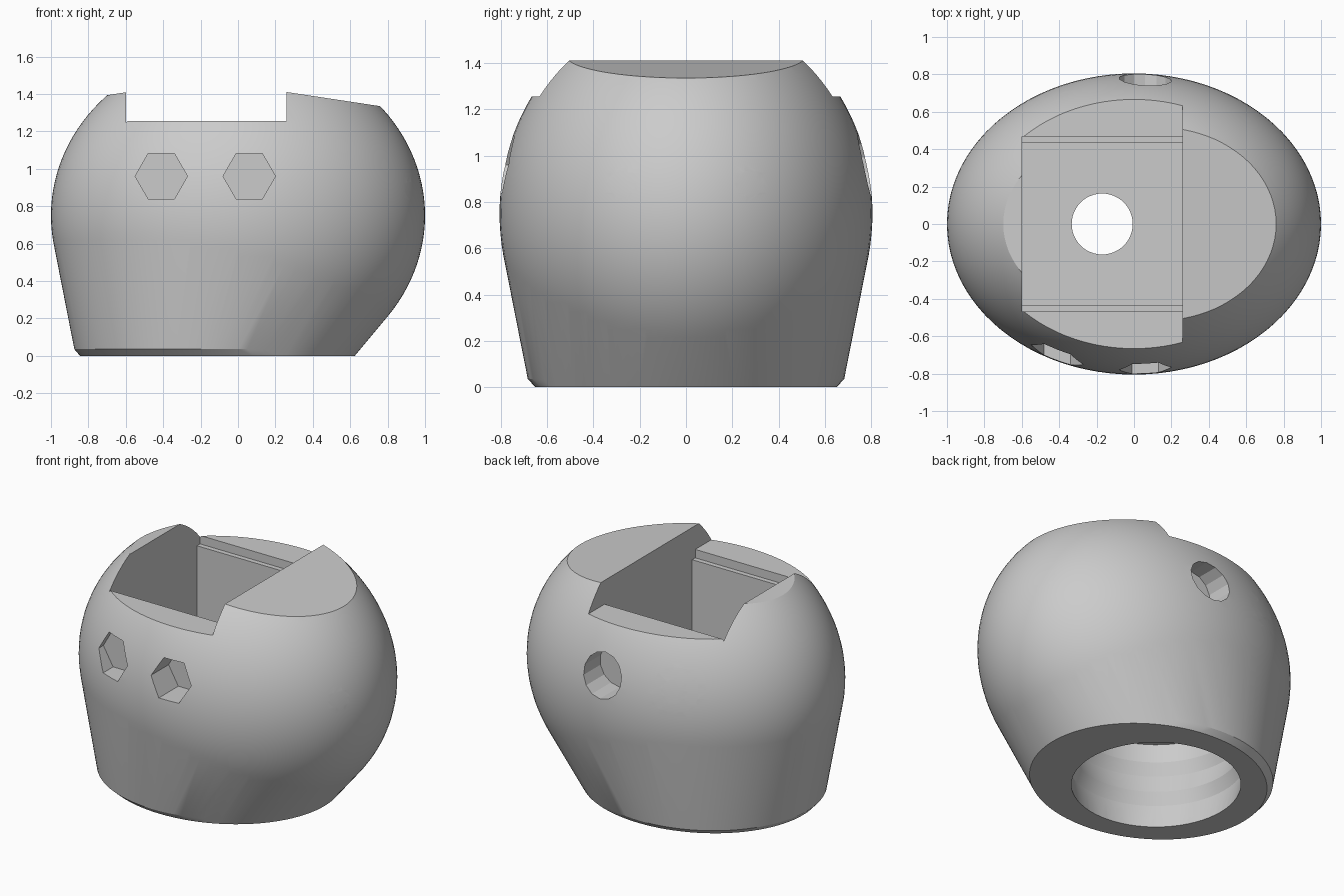
import bpy, bmesh, math, random
from mathutils import Matrix, Vector

if "Cube" in bpy.data.objects:
    bpy.data.objects.remove(bpy.data.objects["Cube"])

random.seed(4)
grey = bpy.data.materials.new("plain grey")
grey.diffuse_color = (0.6, 0.6, 0.6, 1)
grey.use_nodes = True
grey.node_tree.nodes["Principled BSDF"].inputs["Base Color"].default_value = grey.diffuse_color
MID = -0.17  # x centre of the socket


def to_object(name, bm):
    bmesh.ops.recalc_face_normals(bm, faces=bm.faces)
    me = bpy.data.meshes.new(name)
    bm.to_mesh(me)
    bm.free()
    me.materials.append(grey)
    ob = bpy.data.objects.new(name, me)
    bpy.context.collection.objects.link(ob)
    return ob


def box(name, lo, hi):
    bm = bmesh.new()
    bmesh.ops.create_cube(bm, size=1)
    for v in bm.verts:
        v.co = Vector([lo[i] + (v.co[i] + 0.5) * (hi[i] - lo[i]) for i in range(3)])
    return to_object(name, bm)


def rod(name, a, b, r, n, spin=0.0):
    a, b = Vector(a), Vector(b)
    bm = bmesh.new()
    bmesh.ops.create_cone(bm, cap_ends=True, segments=n, radius1=r, radius2=r, depth=(b - a).length)
    rot = (b - a).to_track_quat('Z', 'Y').to_matrix().to_4x4()
    bm.transform(Matrix.Translation((a + b) / 2) @ rot @ Matrix.Rotation(spin, 4, 'Z'))
    return to_object(name, bm)


def lathe(name, profile, n=64):
    bm = bmesh.new()
    rings = [[bm.verts.new((MID + r * math.cos(t), r * math.sin(t), z))
              for t in (2 * math.pi * i / n for i in range(n))] for z, r in profile]
    for p, q in zip(rings, rings[1:]):
        for i in range(n):
            bm.faces.new((p[i], p[(i + 1) % n], q[(i + 1) % n], q[i]))
    bm.faces.new(rings[0])
    bm.faces.new(rings[-1])
    return to_object(name, bm)


def prism(name, outline):
    # outline in x, z, swept along y
    bm = bmesh.new()
    f = bm.faces.new([bm.verts.new((x, -1.2, z)) for x, z in outline])
    g = bmesh.ops.extrude_face_region(bm, geom=[f])["geom"]
    bmesh.ops.translate(bm, verts=[v for v in g if isinstance(v, bmesh.types.BMVert)], vec=(0, 2.4, 0))
    bm.faces.ensure_lookup_table()
    if len(bm.faces) < 2 + len(outline):
        bm.faces.new([v for v in f.verts])
    return to_object(name, bm)


# Body: hull around an ellipsoid and a chamfered oval foot
# (a tiny jitter keeps the hull free of flat-quad ambiguities)
N = 96
points = []
for j in range(1, 64):
    lat = -math.pi / 2 + math.pi * j / 64
    z = 0.75 + 0.9 * math.sin(lat)
    if z > 0.05:
        points += [(math.cos(lat), 0.805 * math.cos(lat), 0, z)]
points += [(0.735, 0.65, -0.11, 0), (0.735, 0.683, -0.14, 0.035)]
bm = bmesh.new()
for a, b, cx, z in points:
    for i in range(N):
        t = 2 * math.pi * i / N
        j = [random.uniform(-2e-5, 2e-5) for _ in range(3)]
        bm.verts.new((cx + a * math.cos(t) + j[0], b * math.sin(t) + j[1], z + j[2]))
bmesh.ops.convex_hull(bm, input=bm.verts)
bmesh.ops.delete(bm, geom=[v for v in bm.verts if not v.link_faces], context='VERTS')
body = to_object("body", bm)

# Cutters: sloped top, socket, grooved bottom bore
cutters = [
    prism("top_cutter", [(-1.2, 1.316), (MID, 1.475), (1.2, 1.268), (1.2, 2), (-1.2, 2)]),
    box("notch_cutter", (-0.6, -1.2, 1.255), (0.26, 1.2, 2.1)),
    box("rail_cutter", (-0.6, -0.467, 1.2), (0.26, 0.467, 1.9)),
    box("pocket_cutter", (-0.6, -0.435, 0.7), (0.26, 0.435, 1.8)),
    lathe("bore_cutter", [(-0.1, 0.5), (0, 0.5), (0.16, 0.53), (0.24, 0.5), (0.36, 0.53),
                          (0.44, 0.5), (0.56, 0.5)]),
    rod("cable_cutter", (MID, 0, 0.3), (MID, 0, 1.3), 0.163, 48),
]
# Cross bolts: hexagon nut pockets in front, round head pockets behind
for x in (-0.41, 0.06):
    cutters += [rod("bolt_cutter", (x, -1, 0.96), (x, 1, 0.96), 0.072, 32),
                rod("nut_cutter", (x, -0.6, 0.96), (x, -1.1, 0.96), 0.14, 6, math.pi / 2),
                rod("head_cutter", (x, 0.6, 0.96), (x, 1.1, 0.96), 0.14, 14)]
# Blind holes on the right end
for y in (-0.277, 0.277):
    cutters.append(rod("end_hole_cutter", (0.6, y, 0.88), (1.2, y, 0.88), 0.06, 32))

bpy.context.view_layer.objects.active = body
body.select_set(True)
for c in cutters:
    m = body.modifiers.new("cut", 'BOOLEAN')
    m.operation = 'DIFFERENCE'
    m.solver = 'EXACT'
    m.object = c
    bpy.ops.object.modifier_apply(modifier=m.name)
    bpy.data.objects.remove(c)
bpy.ops.object.select_all(action='DESELECT')
body.select_set(True)
bpy.ops.object.shade_smooth_by_angle(angle=math.radians(20))
